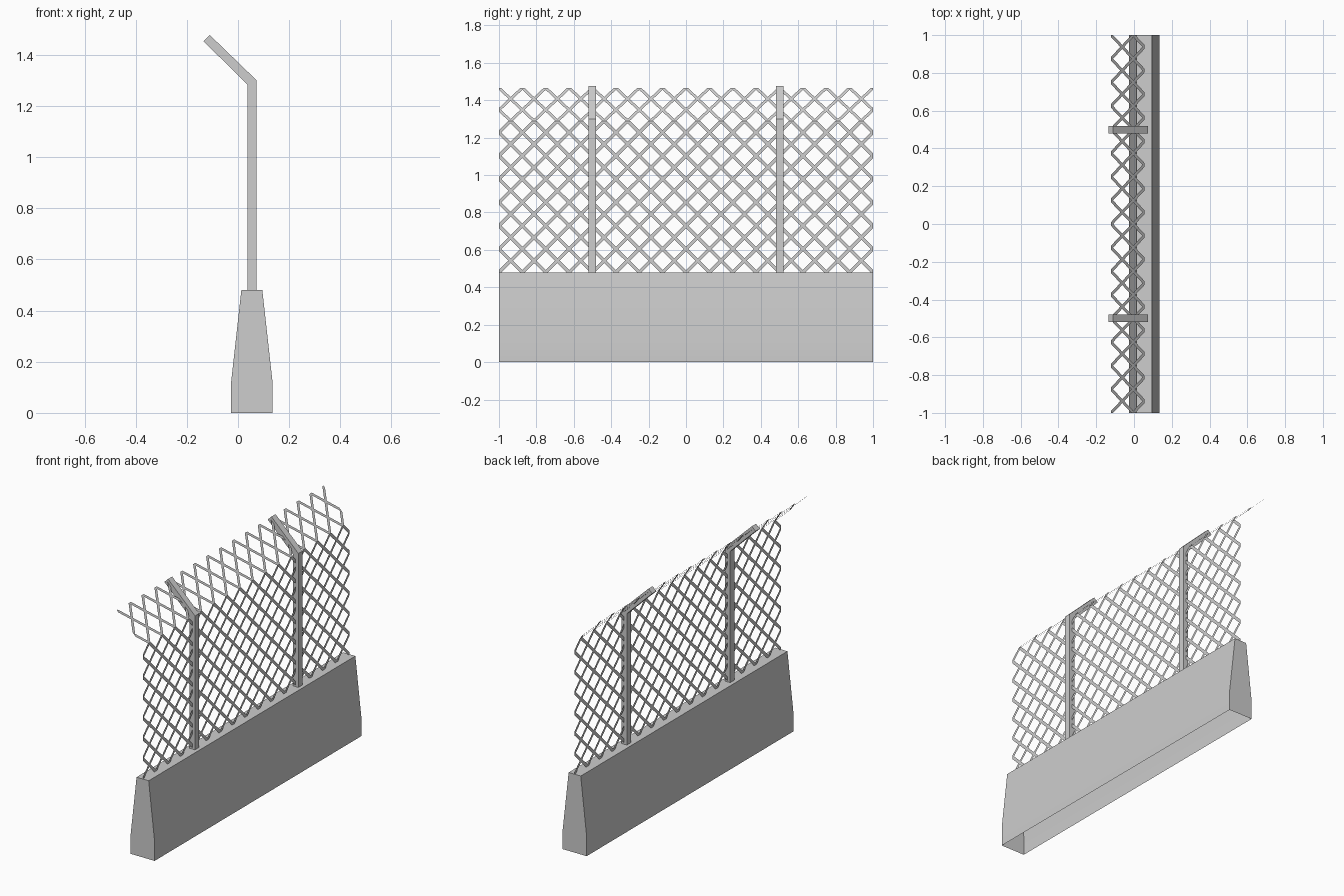
import bpy
import bmesh
import math
from mathutils import Vector

cube = bpy.data.objects.get("Cube")
if cube:
    bpy.data.objects.remove(cube)

grey = bpy.data.materials.new("concrete_grey")
grey.use_nodes = True
colour = (0.61, 0.61, 0.61, 1)
grey.diffuse_color = colour
grey.node_tree.nodes["Principled BSDF"].inputs["Base Color"].default_value = colour


def finish(name, bm):
    mesh = bpy.data.meshes.new(name)
    bm.to_mesh(mesh)
    bm.free()
    mesh.materials.append(grey)
    obj = bpy.data.objects.new(name, mesh)
    bpy.context.collection.objects.link(obj)
    return obj


def extrude_profile(profile, y0, y1):
    """Sweep an (x, z) outline along y."""
    bm = bmesh.new()
    face = bm.faces.new([bm.verts.new((x, y0, z)) for x, z in profile])
    swept = bmesh.ops.extrude_face_region(bm, geom=[face], use_keep_orig=True)
    moved = [v for v in swept["geom"] if isinstance(v, bmesh.types.BMVert)]
    bmesh.ops.translate(bm, vec=(0, y1 - y0, 0), verts=moved)
    bmesh.ops.recalc_face_normals(bm, faces=bm.faces)
    return bm


# Tapered barrier, hollow and open underneath
barrier_profile = [(-0.027, 0), (-0.027, 0.12), (0.013, 0.48),
                   (0.095, 0.48), (0.135, 0.12), (0.135, 0)]
bm = extrude_profile(barrier_profile, -1, 1)
bottom = [f for f in bm.faces if all(v.co.z < 0.001 for v in f.verts)]
bmesh.ops.delete(bm, geom=bottom, context='FACES_ONLY')
barrier = finish("barrier", bm)
bpy.ops.object.select_all(action='DESELECT')
barrier.select_set(True)
bpy.context.view_layer.objects.active = barrier
bpy.ops.object.shade_smooth_by_angle(angle=math.radians(30))

# Posts with an arm bent outwards
post_profile = [(0.037, 0.48), (0.073, 0.48), (0.073, 1.30),
                (-0.11, 1.477), (-0.135, 1.453), (0.037, 1.284)]
for name, y in (("front_post", -0.5), ("back_post", 0.5)):
    finish(name, extrude_profile(post_profile, y - 0.02, y + 0.02))


def mesh_panel(name, low, high, half_rows, phase, half, columns=16):
    """Flat diamond lattice between two (x, z) points, trimmed at both ends."""
    low, high = Vector((low[0], 0, low[1])), Vector((high[0], 0, high[1]))
    up = (high - low).normalized()
    step_y = 1 / columns
    step_s = (high - low).length / half_rows
    along = Vector((0, 1, 0))
    bm = bmesh.new()
    for i in range(2 * columns):
        for j in range(half_rows):
            a, b = (j, j + 1) if (i + j + phase) % 2 else (j + 1, j)
            p = low + along * (i * step_y - 1) + up * a * step_s
            q = low + along * ((i + 1) * step_y - 1) + up * b * step_s
            corners = [p - up * half, q - up * half, q + up * half, p + up * half]
            bm.faces.new([bm.verts.new(c) for c in corners])
    bmesh.ops.remove_doubles(bm, verts=bm.verts, dist=0.0001)
    for end, outward in ((low, -up), (high, up)):
        bmesh.ops.bisect_plane(bm, geom=bm.verts[:] + bm.edges[:] + bm.faces[:],
                               plane_co=end, plane_no=outward, clear_outer=True)
    return finish(name, bm)


# Upright fence and the slanted top section, whose diamonds meet at the bend
mesh_panel("upright_mesh", (0.055, 0.48), (0.055, 1.29),
           half_rows=13, phase=1, half=0.0125)
mesh_panel("slanted_mesh", (0.055, 1.29), (-0.121, 1.466),
           half_rows=3, phase=0, half=0.0145)
